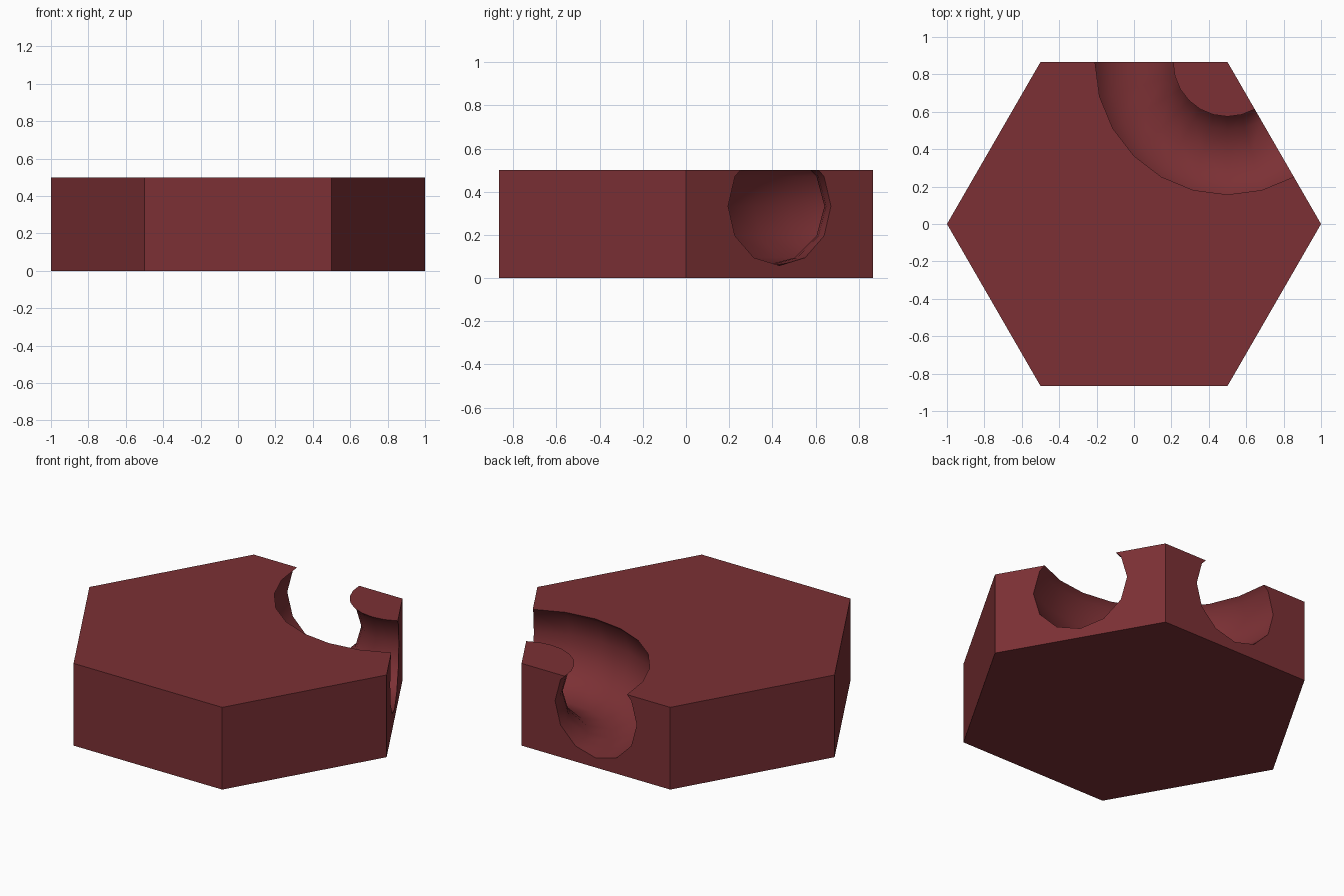
import bpy
from math import radians, sqrt

if "Cube" in bpy.data.objects:
    bpy.data.objects.remove(bpy.data.objects["Cube"])

# Hexagonal tile body, corners on the x axis
bpy.ops.mesh.primitive_cylinder_add(vertices=6, radius=1, depth=0.5,
                                    location=(0, 0, 0.25), rotation=(0, 0, radians(30)))
tile = bpy.context.object
tile.name = "hex_tile"
bpy.ops.object.transform_apply(location=True, rotation=True, scale=True)

# Ring-shaped cutter around the back right corner
bpy.ops.mesh.primitive_torus_add(major_segments=24, minor_segments=12,
                                 major_radius=0.5, minor_radius=0.275,
                                 location=(0.5, sqrt(3) / 2, 0.333))
cutter = bpy.context.object
cutter.name = "channel_cutter"
cutter.hide_render = True

# Carve the curved channel, then drop the cutter
cut = tile.modifiers.new("channel", 'BOOLEAN')
cut.operation = 'DIFFERENCE'
cut.solver = 'EXACT'
cut.object = cutter
bpy.ops.object.select_all(action='DESELECT')
tile.select_set(True)
bpy.context.view_layer.objects.active = tile
bpy.ops.object.modifier_apply(modifier=cut.name)
bpy.data.objects.remove(cutter, do_unlink=True)

# Smooth channel, crisp tile edges
bpy.ops.object.shade_smooth_by_angle(angle=radians(40))

# Dark red colour
red = bpy.data.materials.new("dark_red")
red.diffuse_color = (0.2, 0.03, 0.035, 1)
red.use_nodes = True
red.node_tree.nodes["Principled BSDF"].inputs["Base Color"].default_value = red.diffuse_color
tile.data.materials.clear()
tile.data.materials.append(red)
